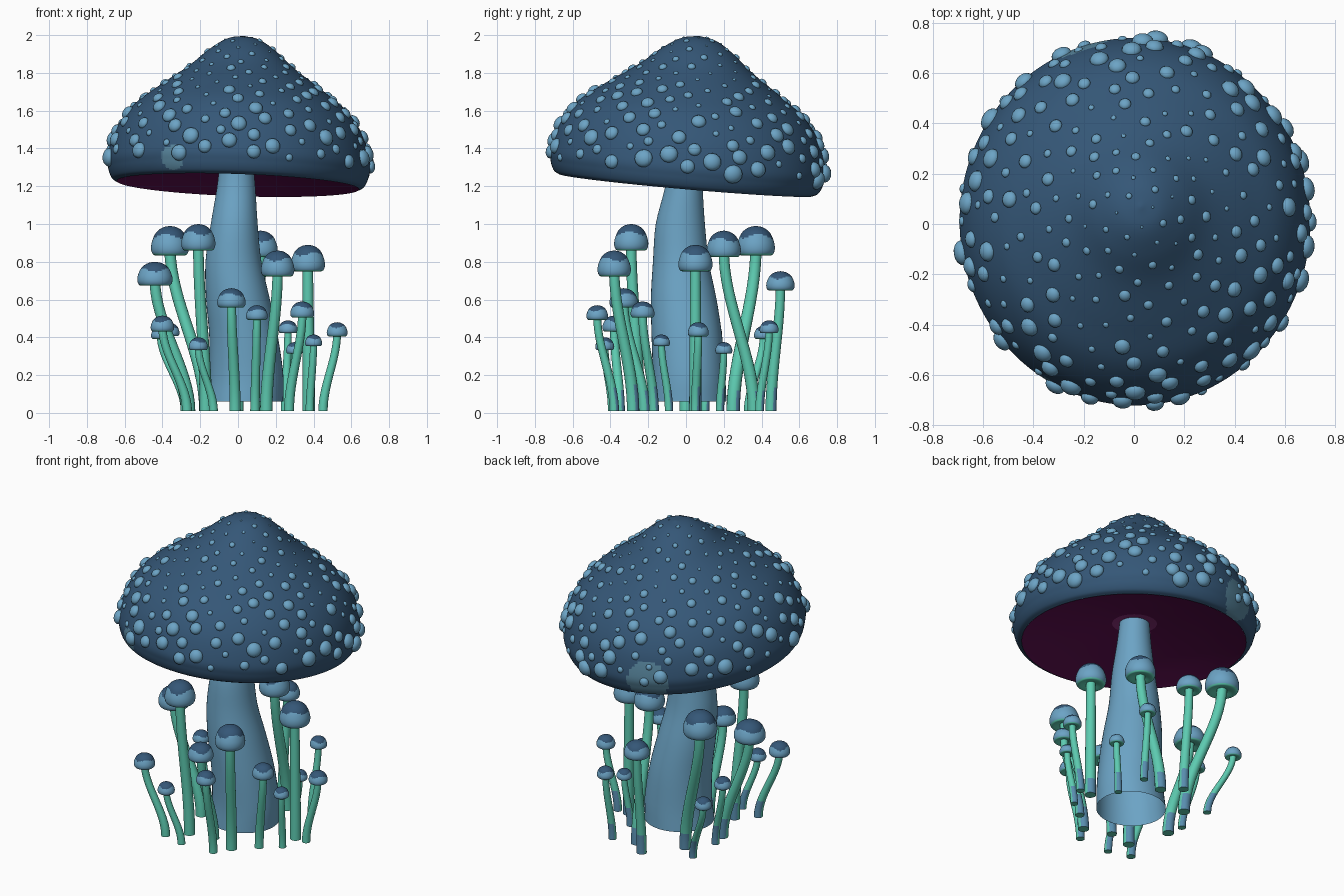
import bpy, bmesh, math, random
from mathutils import Vector, Matrix

if "Cube" in bpy.data.objects:
    bpy.data.objects.remove(bpy.data.objects["Cube"])

random.seed(4)


def material(name, rgb):
    m = bpy.data.materials.new(name)
    m.diffuse_color = (*rgb, 1)
    m.use_nodes = True
    m.node_tree.nodes["Principled BSDF"].inputs["Base Color"].default_value = m.diffuse_color
    return m


DARK = material("dark_blue", (0.035, 0.095, 0.185))
LIGHT = material("light_blue", (0.15, 0.37, 0.56))
PATCH = material("faded_blue", (0.10, 0.245, 0.35))
PURPLE = material("gill_purple", (0.115, 0.005, 0.082))
MAUVE = material("gill_mauve", (0.26, 0.03, 0.20))
GREEN = material("stalk_green", (0.11, 0.60, 0.44))
BASE = material("stalk_base_blue", (0.10, 0.27, 0.43))


def finish(bm, name, mats, angle=50, recalc=True):
    if recalc:
        bmesh.ops.recalc_face_normals(bm, faces=bm.faces[:])
    mesh = bpy.data.meshes.new(name)
    bm.to_mesh(mesh)
    bm.free()
    for m in mats:
        mesh.materials.append(m)
    ob = bpy.data.objects.new(name, mesh)
    bpy.context.collection.objects.link(ob)
    bpy.ops.object.select_all(action='DESELECT')
    ob.select_set(True)
    bpy.context.view_layer.objects.active = ob
    bpy.ops.object.shade_smooth_by_angle(angle=math.radians(angle))
    return ob


def smooth(pts, n):
    """Catmull-Rom curve through tuples of any length."""
    pts = [Vector(p) for p in pts]
    ext = [2 * pts[0] - pts[1]] + pts + [2 * pts[-1] - pts[-2]]
    out = []
    for i in range(1, len(ext) - 2):
        a, b, c, d = ext[i - 1:i + 3]
        for k in range(n):
            t = k / n
            out.append(0.5 * (2 * b + (c - a) * t + (2 * a - 5 * b + 4 * c - d) * t * t
                              + (3 * b - a - 3 * c + d) * t ** 3))
    return out + [pts[-1]]


def rings(rows, segs, cap_start=False, cap_end=False):
    """Skin horizontal rings given as (x, y, z, rx, ry)."""
    bm = bmesh.new()
    loops = [[bm.verts.new((x + rx * math.cos(2 * math.pi * k / segs),
                            y + ry * math.sin(2 * math.pi * k / segs), z))
              for k in range(segs)] for x, y, z, rx, ry in rows]
    for a, b in zip(loops, loops[1:]):
        for k in range(segs):
            j = (k + 1) % segs
            bm.faces.new((a[k], a[j], b[j], b[k]))
    if cap_start:
        bm.faces.new(loops[0])
    if cap_end:
        bm.faces.new(loops[-1])
    return bm


# Big cap: tilted lathe, dark outside, purple underneath
TILT = (Matrix.Translation((0, 0, 1.212)) @ Matrix.Rotation(math.radians(-5), 4, 'X')
        @ Matrix.Rotation(math.radians(2), 4, 'Y') @ Matrix.Diagonal((0.985, 1.035, 1, 1)))
outer = smooth([(0.004, 0.787), (0.09, 0.768), (0.18, 0.71), (0.29, 0.615), (0.45, 0.50),
                (0.58, 0.395), (0.665, 0.27), (0.706, 0.13), (0.70, 0.06), (0.68, 0.012),
                (0.652, -0.006)], 9)
bm = rings([(0, 0, z, r, r) for r, z in outer], 240, cap_start=True)
bm.transform(TILT)
for f in bm.faces:
    c = f.calc_center_median()
    near = lambda p, d: (c - Vector(p)).length < d
    if near((-0.35, -0.62, 1.35), 0.068) or near((-0.21, 0.69, 1.26), 0.125):
        f.material_index = 1
finish(bm, "big_cap", [DARK, PATCH])

# Gills: shallow open dish with a paler ring around the stalk
under = smooth([(0.652, -0.006), (0.60, 0.01), (0.45, 0.05), (0.25, 0.09), (0.13, 0.108),
                (0.06, 0.118)], 4)
bm = rings([(0, 0, z, r, r) for r, z in under], 80, cap_end=True)
bm.transform(TILT)
bm.normal_update()
if sum(f.normal.z for f in bm.faces) > 0:
    bmesh.ops.reverse_faces(bm, faces=bm.faces[:])
for f in bm.faces:
    c = f.calc_center_median()
    if math.hypot(c.x, c.y) < 0.135:
        f.material_index = 1
finish(bm, "cap_underside", [PURPLE, MAUVE], recalc=False)

# Warts spiralling over the cap, larger towards the rim
lengths = [0]
for a, b in zip(outer, outer[1:]):
    lengths.append(lengths[-1] + (b - a).length)
warts = bmesh.new()
N = 245
for i in range(N):
    t = ((i + 1.5) / N) ** 0.62
    s = t * lengths[-1] * 0.90
    k = max(j for j in range(len(outer) - 1) if lengths[j] <= s)
    u = (s - lengths[k]) / (lengths[k + 1] - lengths[k])
    p = outer[k].lerp(outer[k + 1], u)
    d = outer[k + 1] - outer[k]
    a = i * 2.399963 + random.uniform(-0.05, 0.05)
    pos = Vector((p.x * math.cos(a), p.x * math.sin(a), p.y))
    nrm = Vector((-d.y * math.cos(a), -d.y * math.sin(a), d.x))
    size = (0.010 + 0.030 * t ** 1.2) * random.choice((0.5, 0.7, 0.95, 1.1, 1.25))
    M = (TILT @ Matrix.Translation(pos) @ nrm.to_track_quat('Z', 'Y').to_matrix().to_4x4()
         @ Matrix.Diagonal((size, size, size * 0.7, 1)))
    bmesh.ops.create_uvsphere(warts, u_segments=14, v_segments=8, radius=1, matrix=M)
finish(warts, "cap_warts", [LIGHT])

# Main stalk, leaning and open at the foot
path = smooth([(0.035, 0.015, 0.06, 0.205, 0.2), (0.043, 0.015, 0.2, 0.197, 0.192),
               (0.03, 0.005, 0.4, 0.182, 0.187), (0.0, -0.012, 0.6, 0.169, 0.174),
               (-0.024, -0.027, 0.8, 0.148, 0.148), (-0.02, -0.03, 1.0, 0.124, 0.13),
               (-0.01, -0.012, 1.19, 0.102, 0.10), (-0.008, -0.005, 1.335, 0.087, 0.087)], 4)
finish(rings(path, 48), "main_stalk", [LIGHT])


# Small mushrooms around the stalk
def small_mushroom(i, x, y, top, R, bx, by):
    h = R * (1.55 if top > 0.84 else 1.35)
    z0 = top - h
    sr = 0.010 + R * 0.22
    rows = []
    for k in range(17):
        u = k / 16
        w = u * u * (3 - 2 * u)
        r = sr * (1.12 - 0.2 * u)
        rows.append((bx + (x - bx) * w, by + (y - by) * w, 0.01 + (z0 + 0.25 * h - 0.01) * u, r, r))
    bm = rings(rows, 16, cap_start=True, cap_end=True)
    bmesh.ops.recalc_face_normals(bm, faces=bm.faces[:])
    for f in bm.faces:
        if f.calc_center_median().z < 0.13 and f.normal.y > 0.5:
            f.material_index = 1
    finish(bm, f"small_stalk_{i}", [GREEN, BASE])

    # cap: dark wavy crown, light blue sides, green underneath
    prof = smooth([(0.02, 1), (0.4, 0.94), (0.75, 0.76), (0.96, 0.45), (1.0, 0.2),
                   (0.9, 0.03), (0.7, 0.0), (0.2, 0.1)], 6)
    bm = rings([(x, y, z0 + q * h, p * R, p * R) for p, q in prof], 40,
               cap_start=True, cap_end=True)
    bmesh.ops.recalc_face_normals(bm, faces=bm.faces[:])
    for f in bm.faces:
        c = f.calc_center_median()
        a = math.atan2(c.y - y, c.x - x)
        if c.z > z0 + h * (0.65 + 0.07 * math.sin(3 * a + i)):
            f.material_index = 1
        elif f.normal.z < -0.6:
            f.material_index = 2
    finish(bm, f"small_cap_{i}", [LIGHT, DARK, GREEN])


# cap x, cap y, top z, cap radius, foot x, foot y
SMALL = [
    (-0.36, 0.37, 0.99, 0.10, -0.17, 0.25), (-0.21, -0.29, 1.00, 0.09, -0.17, -0.25),
    (-0.44, -0.02, 0.80, 0.093, -0.26, 0.0), (-0.40, -0.38, 0.515, 0.062, -0.27, -0.35),
    (-0.41, 0.41, 0.46, 0.05, -0.28, 0.33), (-0.36, 0.14, 0.475, 0.05, -0.28, 0.10),
    (-0.035, -0.33, 0.66, 0.075, -0.015, -0.22), (-0.21, -0.43, 0.40, 0.05, -0.13, -0.39),
    (0.12, 0.20, 0.965, 0.09, 0.10, 0.36), (0.21, -0.38, 0.86, 0.088, 0.15, -0.28),
    (0.37, 0.05, 0.89, 0.09, 0.375, 0.05), (0.10, -0.47, 0.57, 0.057, 0.09, -0.38),
    (0.265, 0.44, 0.49, 0.05, 0.25, 0.39), (0.34, -0.23, 0.59, 0.063, 0.27, -0.17),
    (0.40, -0.13, 0.415, 0.045, 0.38, -0.09), (0.525, 0.065, 0.48, 0.055, 0.45, 0.05),
    (0.30, 0.20, 0.375, 0.045, 0.27, 0.18), (0.0, 0.50, 0.75, 0.075, 0.0, 0.45),
]
for i, args in enumerate(SMALL, 1):
    small_mushroom(i, *args)
